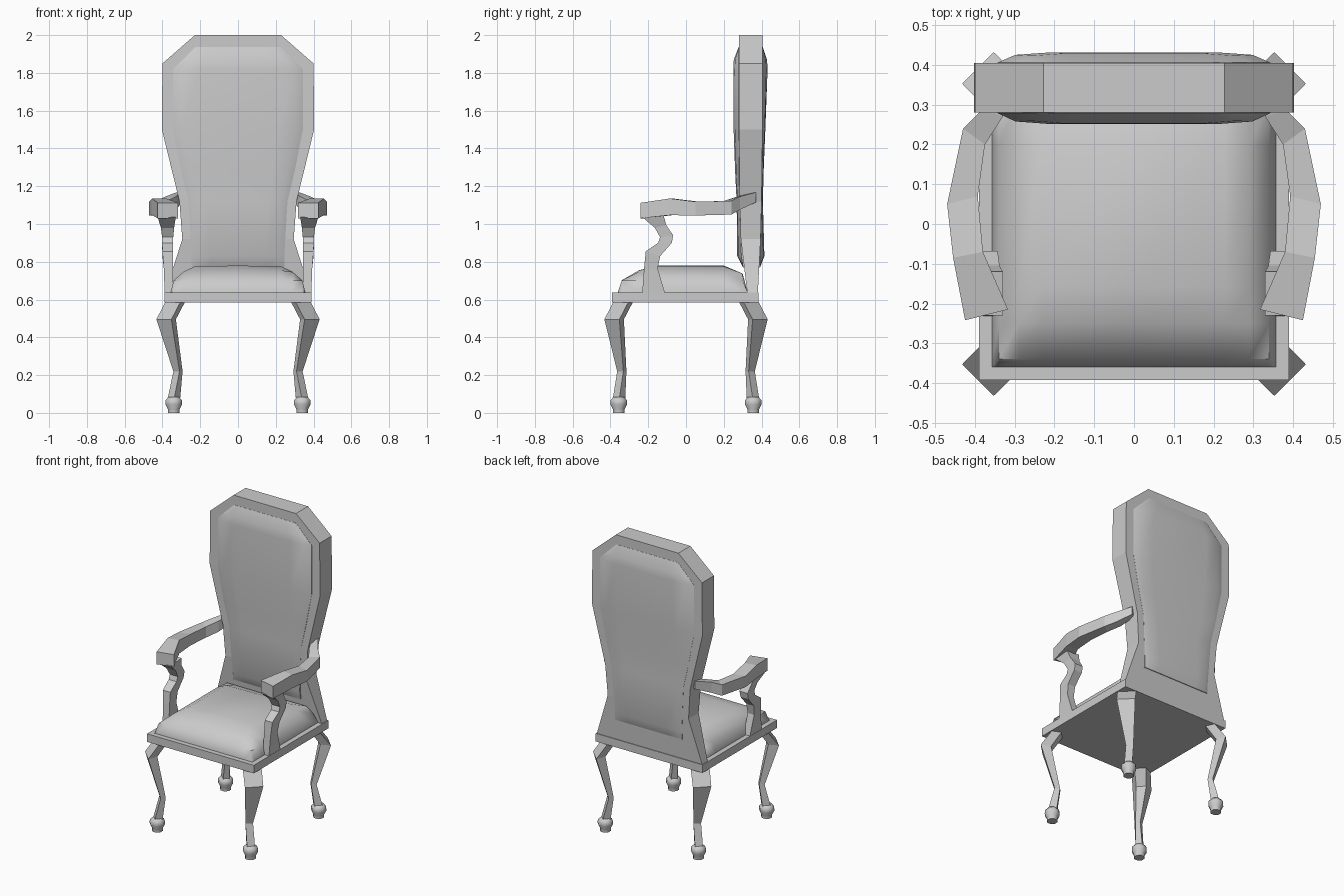
import bpy, bmesh, math
from mathutils import Vector


def loft(name, sections, smooth=None):
    """Skin equal-length closed loops and cap both ends."""
    bm = bmesh.new()
    rings = [[bm.verts.new(p) for p in s] for s in sections]
    n = len(rings[0])
    for a, b in zip(rings, rings[1:]):
        for i in range(n):
            j = (i + 1) % n
            bm.faces.new((a[i], a[j], b[j], b[i]))
    bm.faces.new(rings[0][::-1])
    bm.faces.new(rings[-1])
    bmesh.ops.recalc_face_normals(bm, faces=bm.faces)
    me = bpy.data.meshes.new(name)
    bm.to_mesh(me)
    bm.free()
    ob = bpy.data.objects.new(name, me)
    bpy.context.collection.objects.link(ob)
    if smooth:
        bpy.ops.object.select_all(action='DESELECT')
        ob.select_set(True)
        bpy.context.view_layer.objects.active = ob
        bpy.ops.object.shade_smooth_by_angle(angle=math.radians(smooth))
    return ob


def rect(hw, y0, y1, z, cx=0.0):
    return [(cx - hw, y0, z), (cx + hw, y0, z), (cx + hw, y1, z), (cx - hw, y1, z)]


def flip(sections, sx, sy=1):
    return [[(p[0] * sx, p[1] * sy, p[2]) for p in s] for s in sections]


# Seat rail
loft("seat_rail", [rect(0.39, -0.392, 0.385, z) for z in (0.585, 0.638)])

# Domed seat cushion, lofted front to back
xprof = [(-0.357, 0), (-0.34, 0.45), (-0.29, 0.76), (-0.23, 0.97), (0, 1),
         (0.23, 0.97), (0.29, 0.76), (0.34, 0.45), (0.357, 0)]
yprof = [(-0.36, 0.02), (-0.34, 0.45), (-0.25, 0.82), (-0.16, 1), (0.2, 1),
         (0.3, 0.7), (0.325, 0.02)]
cushion = [[(x, y, 0.638 + 0.142 * min(fx, fy)) for x, fx in xprof]
           + [(0.357, y, 0.63), (-0.357, y, 0.63)] for y, fy in yprof]
loft("seat_cushion", cushion, 50)

# Back frame: half width, front y, back y, height
loft("back_frame", [rect(*s) for s in (
    (0.387, 0.325, 0.38, 0.63), (0.295, 0.29, 0.395, 0.92),
    (0.31, 0.285, 0.40, 1.12), (0.403, 0.28, 0.405, 1.5),
    (0.40, 0.28, 0.405, 1.85), (0.228, 0.28, 0.405, 2.0))])

# Back padding, bulging through both faces of the frame
# (height, half width, front edge y, front bulge, back edge y, back bulge)
pads = [(0.77, 0.245, 0.302, 0.0, 0.392, 0.0),
        (0.83, 0.245, 0.293, 0.022, 0.393, 0.022),
        (1.12, 0.262, 0.284, 0.016, 0.401, 0.006),
        (1.28, 0.30, 0.28, 0.02, 0.403, 0.008),
        (1.5, 0.343, 0.279, 0.027, 0.406, 0.014),
        (1.82, 0.343, 0.279, 0.028, 0.406, 0.026),
        (1.87, 0.293, 0.279, 0.026, 0.406, 0.023),
        (1.937, 0.225, 0.279, 0.0, 0.406, 0.0)]
bulge = [(-1, 0), (-0.87, 0.75), (-0.6, 1), (0.6, 1), (0.87, 0.75), (1, 0)]
loft("back_padding", [
    [(u * w, yf - b * bf, z) for u, b in bulge]
    + [(u * w, yb + b * bb, z) for u, b in bulge[::-1]]
    for z, w, yf, bf, yb, bb in pads], 50)

# Armrest: inner x, y, outer x, y, bottom z, top z
arm_path = [(0.295, 0.36, 0.325, 0.37, 1.115, 1.168),
            (0.33, 0.27, 0.385, 0.285, 1.075, 1.145),
            (0.375, 0.20, 0.43, 0.24, 1.05, 1.122),
            (0.393, 0.07, 0.47, 0.05, 1.045, 1.118),
            (0.38, -0.07, 0.455, -0.085, 1.047, 1.135),
            (0.317, -0.215, 0.425, -0.242, 1.03, 1.112)]
arm = [[(xi, yi, b), (xo, yo, b), (xo, yo, t), (xi, yi, t)]
       for xi, yi, xo, yo, b, t in arm_path]

# Arm post: front y, z, back y, z, inner x, outer x
post_path = [(-0.232, 0.63, -0.11, 0.63, 0.343, 0.388),
             (-0.222, 0.765, -0.15, 0.765, 0.345, 0.393),
             (-0.213, 0.855, -0.137, 0.83, 0.345, 0.40),
             (-0.148, 0.90, -0.075, 0.90, 0.345, 0.402),
             (-0.137, 0.93, -0.068, 0.94, 0.343, 0.402),
             (-0.165, 0.98, -0.105, 0.995, 0.338, 0.408),
             (-0.23, 1.035, -0.12, 1.05, 0.33, 0.425)]
post = [[(xi, yf, zf), (xo, yf, zf), (xo, yb, zb), (xi, yb, zb)]
        for yf, zf, yb, zb, xi, xo in post_path]

for side, s in (("left", -1), ("right", 1)):
    loft(side + "_armrest", flip(arm, s))
    loft(side + "_arm_post", flip(post, s))

# Cabriole leg, set diagonally: z, outer distance, half width,
# inner distance, half width, x shift
leg_path = [(0.59, 0.486, 0.057, 0.43, 0.035, 0),
            (0.495, 0.555, 0.056, 0.495, 0.03, 0),
            (0.22, 0.492, 0.023, 0.46, 0.014, -0.022),
            (0.07, 0.525, 0.024, 0.475, 0.02, -0.015)]
out, along = Vector((1, 1, 0)).normalized(), Vector((-1, 1, 0)).normalized()
leg = []
for z, d1, w1, d2, w2, dx in leg_path:
    base = Vector((dx, 0, z))
    leg.append([base + out * d + along * w
                for d, w in ((d1, -w1), (d1, w1), (d2, w2), (d2, -w2))])

# Knob foot
foot = [[(0.34 + r * math.cos(a), 0.356 + r * math.sin(a), z)
         for a in (math.pi / 4 * (k + 0.5) for k in range(8))]
        for z, r in ((0.0, 0.034), (0.02, 0.034), (0.045, 0.047),
                     (0.068, 0.046), (0.085, 0.03))]

for end, sy in (("front", -1), ("back", 1)):
    for side, sx in (("left", -1), ("right", 1)):
        loft(f"{end}_{side}_leg", flip(leg, sx, sy))
        loft(f"{end}_{side}_foot", flip(foot, sx, sy), 60)
